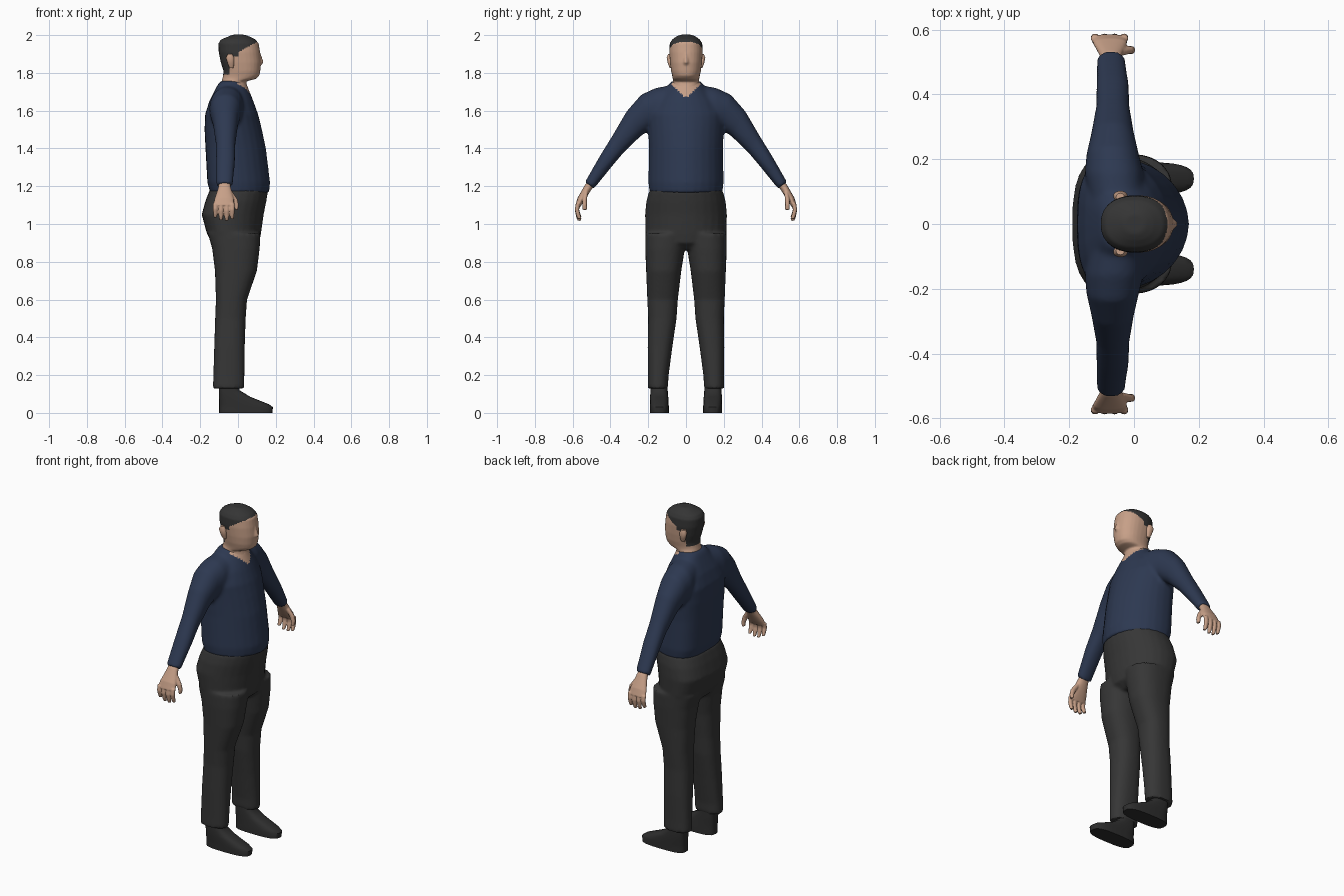
import bpy, bmesh, math


def material(name, rgb):
    m = bpy.data.materials.new(name)
    m.diffuse_color = (*rgb, 1)
    return m


SKIN = material("skin", (0.57, 0.35, 0.245))
NAVY = material("navy_cloth", (0.026, 0.04, 0.082))
CHARCOAL = material("charcoal_cloth", (0.037, 0.037, 0.037))
HAIR = material("dark_hair", (0.035, 0.035, 0.035))
SHOE = material("dark_leather", (0.027, 0.027, 0.027))
N = 28


def spow(v, p):
    return math.copysign(abs(v) ** p, v)


def ring(sec, front, back, k):
    """Rounded section spanning two (y, z) end points and an x range."""
    ya, za, yb, zb, xb, xf = sec
    xc = xb + (xf - xb) * k
    pts = []
    for i in range(N):
        t = 2 * math.pi * i / N
        c, s = math.cos(t), math.sin(t)
        p = 2 / (front if c > 0 else back)
        x = xc + spow(c, p) * (xf - xc if c > 0 else xc - xb)
        w = spow(s, p) / 2
        pts.append((x, (ya + yb) / 2 + (ya - yb) * w, (za + zb) / 2 + (za - zb) * w))
    return pts


def loft(bm, secs, front=2.2, back=2.2, k=0.5, side=1):
    rows = [[bm.verts.new((x, y * side, z)) for x, y, z in ring(s, front, back, k)] for s in secs]
    for a, b in zip(rows, rows[1:]):
        for i in range(N):
            j = (i + 1) % N
            bm.faces.new((a[i], a[j], b[j], b[i]))
    bm.faces.new(rows[0])
    bm.faces.new(rows[-1])


def flat(secs):
    """Horizontal sections from (z, x back, x front, y inner, y outer)."""
    return [(yo, z, yi, z, xb, xf) for z, xb, xf, yi, yo in secs]


def wide(secs):
    """Symmetric horizontal sections from (z, x back, x front, half width)."""
    return flat([(z, xb, xf, -h, h) for z, xb, xf, h in secs])


def finish(name, bm, mats, voxel=0, smooth=0, rule=None):
    bmesh.ops.recalc_face_normals(bm, faces=bm.faces[:])
    me = bpy.data.meshes.new(name)
    bm.to_mesh(me)
    bm.free()
    ob = bpy.data.objects.new(name, me)
    bpy.context.collection.objects.link(ob)
    if voxel:  # fuse overlapping lofts into one soft skin
        r = ob.modifiers.new("fuse", 'REMESH')
        r.mode = 'VOXEL'
        r.voxel_size = voxel
        s = ob.modifiers.new("soften", 'SMOOTH')
        s.factor = 0.5
        s.iterations = smooth
        dg = bpy.context.evaluated_depsgraph_get()
        me = bpy.data.meshes.new_from_object(ob.evaluated_get(dg))
        ob.modifiers.clear()
        ob.data = me
    me.materials.clear()
    for m in mats:
        me.materials.append(m)
    for f in me.polygons:
        f.material_index = rule(f.center) if rule else 0
    bpy.ops.object.select_all(action='DESELECT')
    ob.select_set(True)
    bpy.context.view_layer.objects.active = ob
    bpy.ops.object.shade_smooth_by_angle(angle=math.radians(50))
    return ob


# Sweater: trunk and two sleeves, with a V of skin at the collar
bm = bmesh.new()
loft(bm, wide([(1.165, -0.147, 0.165, 0.193), (1.22, -0.162, 0.17, 0.199),
               (1.4, -0.172, 0.148, 0.196), (1.5, -0.177, 0.127, 0.2),
               (1.58, -0.174, 0.107, 0.205), (1.65, -0.152, 0.082, 0.17),
               (1.70, -0.127, 0.062, 0.125), (1.74, -0.106, 0.046, 0.09),
               (1.758, -0.09, 0.04, 0.075)]), front=1.9, back=2.8, k=0.4)
sleeve = [(0.08, 1.735, 0.10, 1.50, -0.14, 0.035), (0.16, 1.72, 0.15, 1.49, -0.152, 0.03),
          (0.237, 1.685, 0.19, 1.50, -0.147, 0.015), (0.314, 1.597, 0.24, 1.465, -0.132, 0.0),
          (0.39, 1.467, 0.33, 1.378, -0.117, -0.014), (0.452, 1.367, 0.40, 1.295, -0.116, -0.016),
          (0.535, 1.222, 0.487, 1.187, -0.115, -0.028)]
for s in (1, -1):
    loft(bm, sleeve, side=s)
finish("sweater", bm, [NAVY, SKIN], 0.01, 5,
       lambda c: int(c.x > 0 and c.z > 1.675 + max(0, abs(c.y) - 0.012) * 1.0))

# Trousers: hips and two legs
bm = bmesh.new()
loft(bm, wide([(0.865, -0.07, 0.07, 0.06), (0.90, -0.14, 0.112, 0.19),
               (0.95, -0.165, 0.122, 0.214), (1.05, -0.192, 0.136, 0.217),
               (1.12, -0.173, 0.15, 0.21), (1.18, -0.15, 0.16, 0.194)]),
     front=2.0, back=2.7, k=0.4)
leg = flat([(0.13, -0.133, 0.033, 0.095, 0.203), (0.19, -0.131, 0.034, 0.093, 0.202),
            (0.35, -0.126, 0.036, 0.072, 0.203), (0.5, -0.121, 0.041, 0.05, 0.2),
            (0.6, -0.117, 0.048, 0.043, 0.205), (0.75, -0.122, 0.1, 0.025, 0.211),
            (0.87, -0.137, 0.115, 0.006, 0.216), (0.95, -0.16, 0.12, -0.01, 0.216)])
for s in (1, -1):
    loft(bm, leg, front=2.3, back=2.5, side=s)
finish("trousers", bm, [CHARCOAL], 0.01, 4)

# Head and neck, with nose; hair is coloured by a hairline rule
bm = bmesh.new()
loft(bm, wide([(1.66, -0.08, 0.055, 0.06), (1.72, -0.087, 0.052, 0.072),
               (1.755, -0.086, 0.042, 0.07), (1.768, -0.083, 0.095, 0.07),
               (1.785, -0.079, 0.113, 0.073), (1.81, -0.077, 0.118, 0.079),
               (1.855, -0.091, 0.122, 0.085), (1.91, -0.102, 0.117, 0.089),
               (1.957, -0.103, 0.109, 0.086), (1.977, -0.09, 0.092, 0.073),
               (1.993, -0.05, 0.06, 0.05), (2.002, -0.03, 0.035, 0.03)]), back=2.3)
loft(bm, wide([(1.837, 0.09, 0.118, 0.014), (1.855, 0.09, 0.136, 0.015),
               (1.905, 0.09, 0.119, 0.008)]))


def hairline(c):
    if c.x > 0:
        return int(c.z > 1.91 + 0.53 * c.x)
    return int(c.z > (1.885 if c.x > -0.045 else 1.79))


finish("head", bm, [SKIN, HAIR], 0.006, 2, hairline)

for s, tag in ((1, "left"), (-1, "right")):
    # Ear
    bm = bmesh.new()
    loft(bm, flat([(1.825, -0.045, -0.025, 0.07, 0.086), (1.85, -0.055, -0.02, 0.07, 0.096),
                   (1.88, -0.064, -0.02, 0.07, 0.102), (1.9, -0.055, -0.03, 0.07, 0.095)]), side=s)
    finish(tag + "_ear", bm, [SKIN])

    # Hand: palm, four fingers and thumb
    bm = bmesh.new()
    loft(bm, [(0.512, 1.235, 0.48, 1.21, -0.1, -0.042), (0.535, 1.207, 0.502, 1.18, -0.104, -0.038),
              (0.573, 1.14, 0.54, 1.12, -0.125, -0.022), (0.586, 1.1, 0.56, 1.09, -0.132, -0.02)], side=s)
    for x, drop in ((-0.12, 0.018), (-0.09, 0.003), (-0.06, 0), (-0.031, 0.01)):
        loft(bm, [(y + 0.011, z, y - 0.011, z, x - r, x + r) for y, z, r in
                  ((0.572, 1.11, 0.013), (0.577, 1.07 + drop / 2, 0.0125),
                   (0.57, 1.035 + drop, 0.011), (0.563, 1.017 + drop, 0.008))], side=s)
    loft(bm, [(y + 0.012, z, y - 0.012, z, x - r, x + r) for x, y, z, r in
              ((-0.045, 0.53, 1.17, 0.016), (-0.018, 0.537, 1.13, 0.016),
               (-0.008, 0.537, 1.1, 0.012), (-0.008, 0.536, 1.075, 0.008))], side=s)
    finish(tag + "_hand", bm, [SKIN], 0.004, 2)

    # Shoe
    bm = bmesh.new()
    loft(bm, flat([(0, -0.1, 0.182, 0.09, 0.19), (0.03, -0.1, 0.185, 0.09, 0.19),
                   (0.045, -0.1, 0.165, 0.092, 0.19), (0.085, -0.1, 0.065, 0.094, 0.19),
                   (0.12, -0.1, 0.008, 0.097, 0.188), (0.17, -0.1, 0.0, 0.1, 0.185)]),
         front=2.8, back=3.2, side=s)
    finish(tag + "_shoe", bm, [SHOE])
